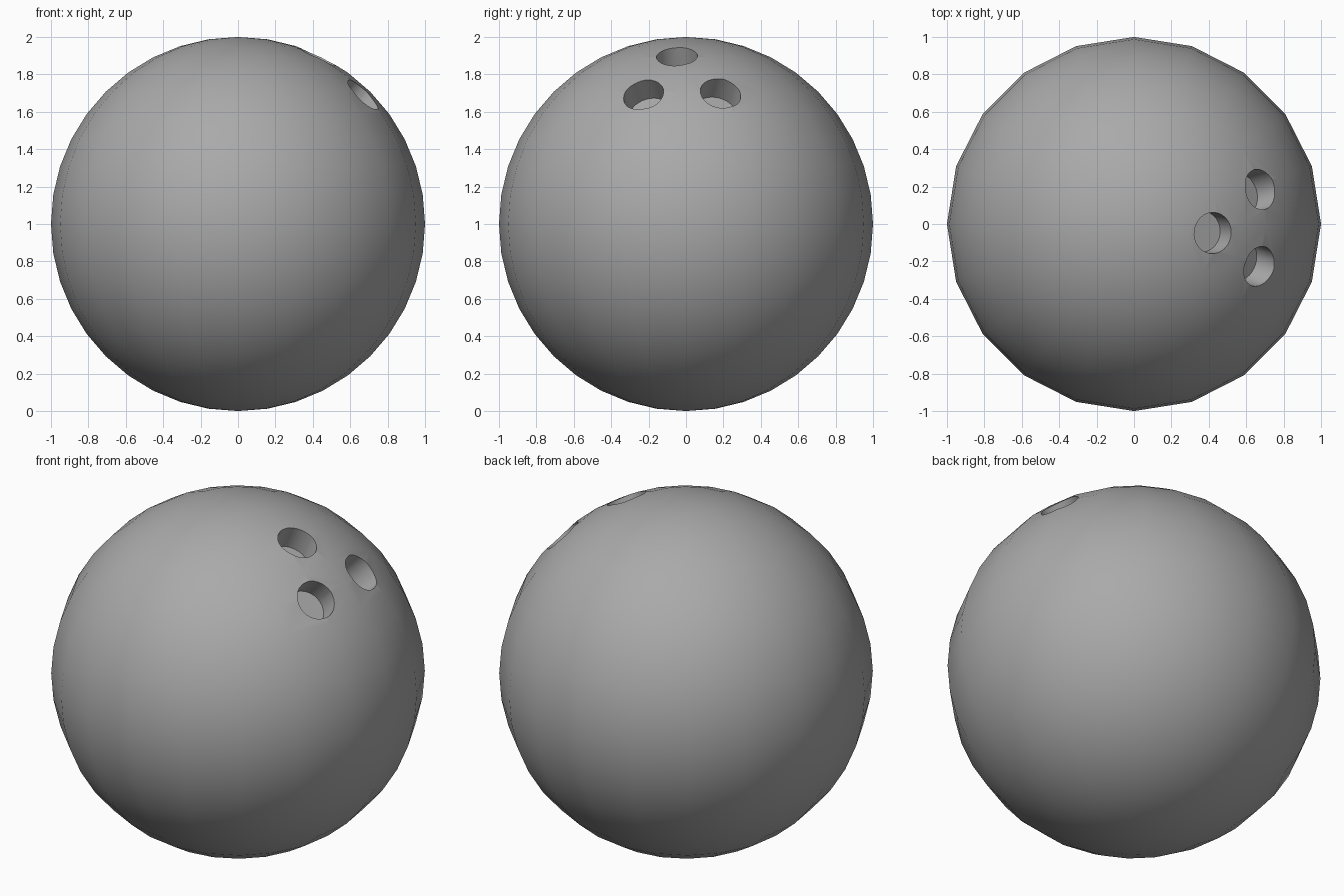
import bpy
import bmesh
from mathutils import Matrix, Vector

cube = bpy.data.objects.get("Cube")
if cube:
    bpy.data.objects.remove(cube, do_unlink=True)

CENTRE = Vector((0, 0, 1))
HOLE_RADIUS = 0.11
HOLE_FLOOR = 0.85   # distance of the hole floors from the ball centre
HOLE_TOP = 1.15     # cutters end outside the ball


def make_material(name, colour):
    mat = bpy.data.materials.new(name)
    mat.use_nodes = True
    mat.diffuse_color = colour
    mat.node_tree.nodes["Principled BSDF"].inputs["Base Color"].default_value = colour
    return mat


def make_object(name, bm, mat):
    mesh = bpy.data.meshes.new(name)
    bm.to_mesh(mesh)
    bm.free()
    mesh.materials.append(mat)
    obj = bpy.data.objects.new(name, mesh)
    bpy.context.collection.objects.link(obj)
    return obj


grey = make_material("mid grey", (0.4, 0.4, 0.4, 1))

# Ball
bm = bmesh.new()
bmesh.ops.create_uvsphere(bm, u_segments=20, v_segments=20, radius=1,
                          matrix=Matrix.Translation(CENTRE))
ball = make_object("ball", bm, grey)

# Finger and thumb hole cutters, each pointing at the ball centre
bm = bmesh.new()
for direction in ((0.42, -0.048, 0.893), (0.668, -0.227, 0.69), (0.674, 0.185, 0.698)):
    axis = Vector(direction).normalized()
    middle = CENTRE + axis * (HOLE_FLOOR + HOLE_TOP) / 2
    turn = axis.to_track_quat('Z', 'Y').to_matrix().to_4x4()
    bmesh.ops.create_cone(bm, cap_ends=True, segments=32,
                          radius1=HOLE_RADIUS, radius2=HOLE_RADIUS,
                          depth=HOLE_TOP - HOLE_FLOOR,
                          matrix=Matrix.Translation(middle) @ turn)
cutter = make_object("hole_cutter", bm, grey)
cutter.hide_render = True

# Cut the holes and drop the cutter
cut = ball.modifiers.new("finger holes", 'BOOLEAN')
cut.operation = 'DIFFERENCE'
cut.solver = 'EXACT'
cut.object = cutter
bpy.ops.object.select_all(action='DESELECT')
bpy.context.view_layer.objects.active = ball
ball.select_set(True)
bpy.ops.object.modifier_apply(modifier=cut.name)
bpy.data.objects.remove(cutter, do_unlink=True)

# Smooth ball with crisp hole rims
bpy.ops.object.shade_smooth_by_angle(angle=0.6)
